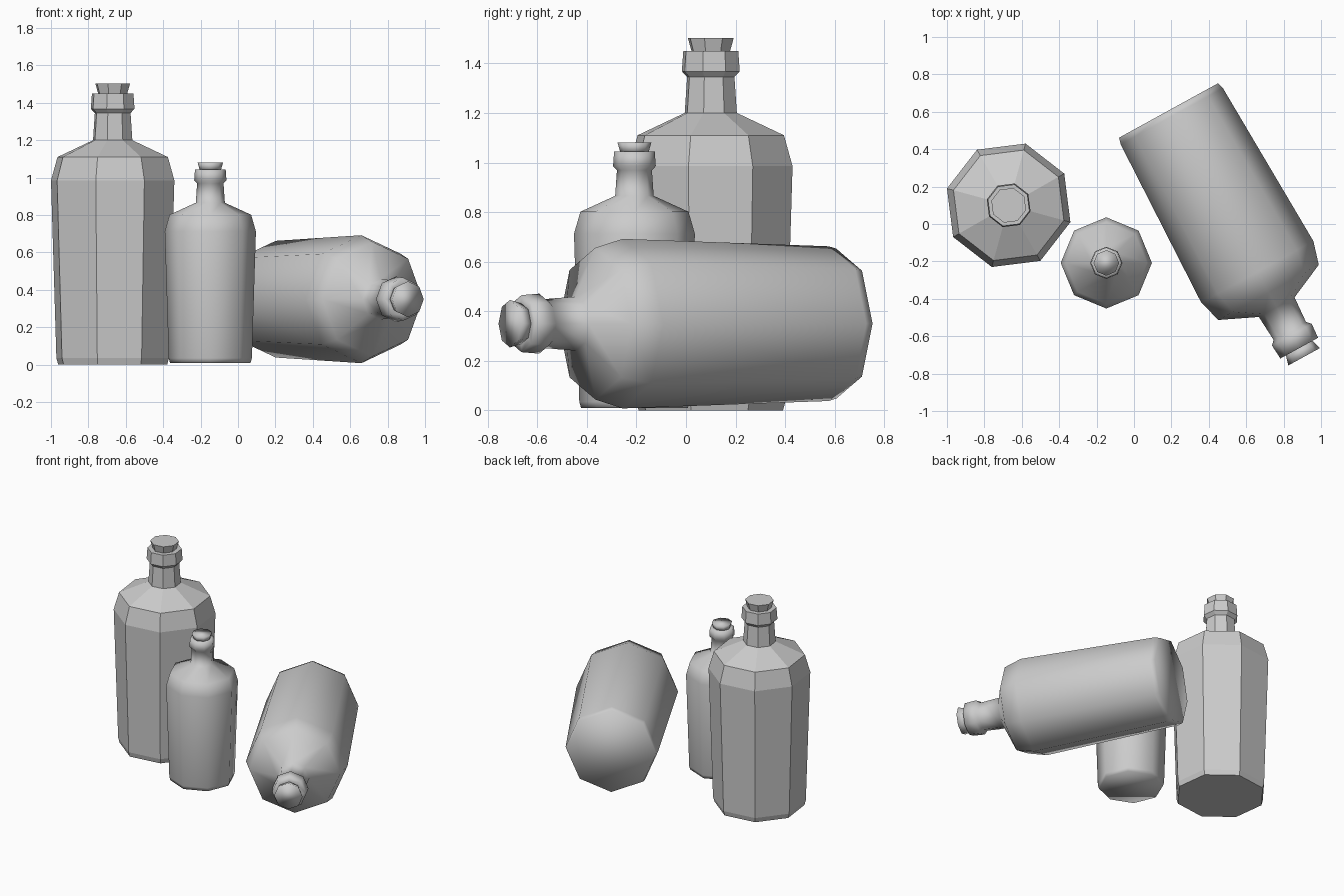
import bpy, bmesh
from math import cos, sin, pi, radians, atan2
from mathutils import Matrix

if "Cube" in bpy.data.objects:
    bpy.data.objects.remove(bpy.data.objects["Cube"])

SIDES = 8
# (radius, height) profiles
GLASS = [(0.302, 0), (0.312, 0.035), (0.342, 0.985), (0.306, 1.11), (0.109, 1.20),
         (0.099, 1.345), (0.121, 1.368), (0.115, 1.45), (0.081, 1.45)]
CORK = [(0.078, 1.44), (0.096, 1.503)]


def lathe(name, profile, matrix, smooth):
    bm = bmesh.new()
    rings = [[bm.verts.new((r * cos(2 * pi * i / SIDES), r * sin(2 * pi * i / SIDES), z))
              for i in range(SIDES)] for r, z in profile]
    for a, b in zip(rings, rings[1:]):
        for i in range(SIDES):
            j = (i + 1) % SIDES
            bm.faces.new((a[i], a[j], b[j], b[i]))
    bm.faces.new(rings[0][::-1])
    bm.faces.new(rings[-1])
    for f in bm.faces:
        f.smooth = smooth
    mesh = bpy.data.meshes.new(name)
    bm.to_mesh(mesh)
    bm.free()
    ob = bpy.data.objects.new(name, mesh)
    ob.matrix_world = matrix
    bpy.context.collection.objects.link(ob)


def bottle(name, matrix, smooth):
    lathe(name + "_glass", GLASS, matrix, smooth)
    lathe(name + "_cork", CORK, matrix, smooth)


# Large faceted bottle
bottle("large_bottle",
       Matrix.Translation((-0.67, 0.10, 0)) @ Matrix.Rotation(radians(-15.3), 4, 'Z'), False)

# Small smooth bottle
bottle("small_bottle",
       Matrix.Translation((-0.148, -0.208, 0.01)) @ Matrix.Scale(0.713, 4), True)

# Bottle lying on its side
heading = atan2(-1.31, 0.72)
bottle("lying_bottle",
       Matrix.Translation((0.185, 0.607, 0.35)) @ Matrix.Rotation(heading, 4, 'Z')
       @ Matrix.Rotation(pi / 2, 4, 'Y'), True)
